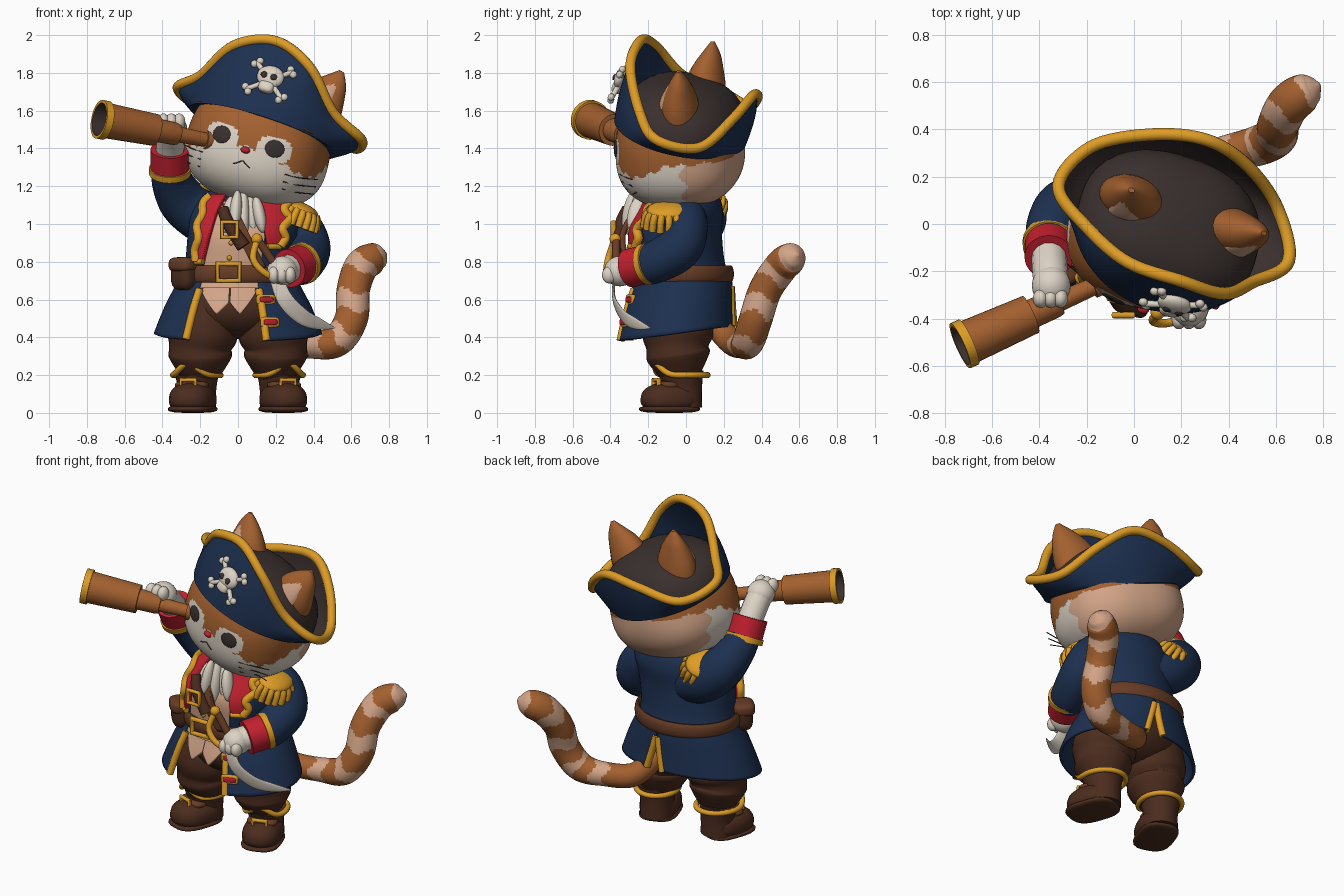
import bpy, bmesh, math
from math import sin, cos, pi, radians
from mathutils import Vector as V, Matrix, Euler

if "Cube" in bpy.data.objects:
    bpy.data.objects.remove(bpy.data.objects["Cube"])
I = Matrix.Identity(4)


def paint(name, code):
    rgb = [int(code[k:k + 2], 16) / 255 for k in (0, 2, 4)]
    col = [c / 12.92 if c < .04045 else ((c + .055) / 1.055) ** 2.4 for c in rgb] + [1]
    m = bpy.data.materials.new(name)
    m.use_nodes = True
    m.diffuse_color = col
    m.node_tree.nodes["Principled BSDF"].inputs["Base Color"].default_value = col
    return m


FUR, CREAM, TAN = paint("orange fur", "A3602F"), paint("cream", "DDD3C5"), paint("tan", "D3A588")
NAVY, GOLD, RED = paint("navy cloth", "1D3050"), paint("gold", "DD9C26"), paint("red cloth", "C3202F")
BROWN, LEATHER, DARK = paint("dark brown", "4B2C1E"), paint("leather", "673C25"), paint("charcoal", "3A302E")


def finish(name, bm, mats, M=I):
    bmesh.ops.recalc_face_normals(bm, faces=bm.faces)
    me = bpy.data.meshes.new(name)
    bm.to_mesh(me)
    bm.free()
    for m in mats if isinstance(mats, list) else [mats]:
        me.materials.append(m)
    me.polygons.foreach_set("use_smooth", [True] * len(me.polygons))
    me.set_sharp_from_angle(angle=radians(50))
    ob = bpy.data.objects.new(name, me)
    bpy.context.scene.collection.objects.link(ob)
    ob.matrix_world = M
    return ob


def loft(name, rings, mats, wrap=True, caps=False, loop=False, M=I, pick=lambda i, j: 0):
    bm = bmesh.new()
    g = [[bm.verts.new(p) for p in r] for r in rings]
    n, m = len(g), len(g[0])
    for i in range(n if loop else n - 1):
        for j in range(m if wrap else m - 1):
            a, b, k = g[i], g[(i + 1) % n], (j + 1) % m
            bm.faces.new((a[j], a[k], b[k], b[j])).material_index = pick(i, j)
    if caps:
        bm.faces.new(g[0]).material_index = pick(0, 0)
        bm.faces.new(g[-1]).material_index = pick(n - 1, 0)
    return finish(name, bm, mats, M)


def spline(pts, n=8, closed=False):
    P, out = [V(p) for p in pts], []
    m = len(P)
    for i in range(m if closed else m - 1):
        a, b, c, d = [P[(i + k) % m] if closed else P[min(max(i + k, 0), m - 1)] for k in (-1, 0, 1, 2)]
        for s in range(n):
            t = s / n
            out.append((b * 2 + (c - a) * t + (a * 2 - b * 5 + c * 4 - d) * t * t + (b * 3 - a - c * 3 + d) * t ** 3) * .5)
    return out if closed else out + [P[-1]]


def tube(name, pts, mats, r=.02, n=6, sides=14, loop=False, ref=None, flat=1, axis=None, M=I, pick=lambda i, j: 0):
    P = spline(pts, n, loop)
    rings, side = [], None
    for i, p in enumerate(P):
        a, b = (P[i - 1], P[(i + 1) % len(P)]) if loop else (P[max(i - 1, 0)], P[min(i + 1, len(P) - 1)])
        d = (axis or b.to_3d() - a.to_3d()).normalized()
        if ref:
            side = d.cross(V(ref)).normalized()
        else:
            side = (side - d * side.dot(d)).normalized() if side else d.orthogonal().normalized()
        up, rad = d.cross(side), p[3] if len(p) > 3 else r
        rings.append([p.to_3d() + (side * cos(q) + up * sin(q) * flat) * rad
                      for q in (2 * pi * k / sides for k in range(sides))])
    return loft(name, rings, mats, caps=not loop, loop=loop, M=M, pick=pick)


def ball(name, loc, size, mats, rot=(0, 0, 0), p=2, low=1, seg=24, M=I, pick=None):
    # rounded solid: p = 2 is an ellipsoid, larger p is boxier
    bm = bmesh.new()
    bmesh.ops.create_uvsphere(bm, u_segments=seg, v_segments=seg * 2 // 3, radius=1)
    for v in bm.verts:
        s = sum(abs(c) ** p for c in v.co) ** (-1 / p)
        v.co = [c * s * k for c, k in zip(v.co, size)]
        v.co.z *= low if v.co.z < 0 else 1
    if pick:
        for f in bm.faces:
            f.material_index = pick(*f.calc_center_median())
    bm.transform(Matrix.Translation(loc) @ Euler(rot).to_matrix().to_4x4())
    return finish(name, bm, mats, M)


def sheet(name, f, mat, nu=24, nv=16, thick=.018):
    ob = loft(name, [[f(i / nu, j / nv) for i in range(nu + 1)] for j in range(nv + 1)], mat, wrap=False)
    mod = ob.modifiers.new("thickness", 'SOLIDIFY')
    mod.thickness, mod.offset = thick, 0


def buckle(name, c, w, h, r=.012, M=I):
    x, y, z = c
    tube(name, [(x + i * w, y, z + j * h) for i, j in ((-1, -1), (1, -1), (1, 1), (-1, 1))], GOLD, r, n=1,
         loop=True, ref=(0, 1, 0), M=M)


# Coat shape: height, centre x, centre y, half width, half depth
COAT = spline([(.36, 0, -.055, .46, .315), (.55, 0, -.04, .385, .285), (.70, 0, -.02, .31, .255),
               (.80, .01, -.04, .29, .245), (.95, .03, -.05, .295, .24), (1.08, .05, -.01, .29, .205),
               (1.17, .06, 0, .22, .16), (1.22, .07, 0, .1, .08)])


def coat(z, a, off=0):
    for p, q in zip(COAT, COAT[1:]):
        if z <= q[0]:
            break
    _, cx, cy, rx, ry = p + (q - p) * ((z - p[0]) / (q[0] - p[0]))
    return V((cx + (rx + off) * sin(a), cy - (ry + off) * cos(a), z))


angles = [2 * pi * k / 64 - pi for k in range(64)]
levels = [.66 + .02 * k for k in range(29)]
loft("coat_body", [[coat(z, a) for a in angles] for z in levels], [NAVY, TAN], caps=True,
     pick=lambda i, j: int(-.75 < angles[j] < .35 and levels[i] < 1.12))

# Coat skirt panels, open at the front and vented at the back
for s, start in ((1, .34), (-1, .66)):
    def panel(u, v):
        a = start + (pi - .12 * s - .14 * (1 - v) - start) * u
        hem = .38 + .04 * (1 - cos(a))
        return coat(hem + (.72 - hem) * v, s * a)
    sheet("coat_skirt", panel, NAVY, nu=40)
    for u in (0, 1):
        tube("skirt_trim", [panel(u, v / 5) for v in range(5)], GOLD, .021)

# Vest tails, lapels and chest strap
for a0, a1 in ((-.62, -.14), (-.12, .3)):
    sheet("vest_tail", lambda u, v: coat(.72 - v * (.2 - .18 * abs(u - (a0 < -.3) * .3 - .35)), a0 + (a1 - a0) * u, -.02), TAN)
for a0, a1, end in ((-.48, -.88, .8), (.15, .75, .88)):
    def lapel(u, v):
        wide = 1 + .14 * sin(v * 17)
        return coat(1.15 + (end - 1.15) * v, a0 + (a1 - a0) * (.5 * v + (1 - .5 * v) * u * wide), .02)
    sheet("lapel", lapel, RED, thick=.03)
    tube("lapel_trim", [lapel(1, v / 12) + V((0, -.018, 0)) for v in range(13)], GOLD, .024, n=3)
    tube("lapel_hem", [lapel(u / 4, 1) + V((0, -.012, 0)) for u in range(5)], GOLD, .016, n=3)
sheet("chest_strap", lambda u, v: coat(1.1 - .33 * v, -.42 + .65 * v + .2 * u, .045), LEATHER, thick=.03)
buckle("strap_buckle", (-.045, -.385, .97), .04, .04, .014)
tube("strap_holster", [(-.08, -.31, 1.08, .03), (-.05, -.345, 1.0, .033), (.03, -.36, .88, .038)], BROWN)
for k in range(5):
    ball("neck_ruffle", (-.055 + .042 * k, -.26 - .03 * sin(k * 1.6), 1.05 + .012 * (k % 2)), (.032, .045, .14 - .02 * abs(k - 2)), CREAM,
         rot=(-.2, .1 * (2 - k), 0))
for z in (.48, .6):
    ball("tab_edge", coat(z, .41, .008), (.052, .012, .028), GOLD, rot=(0, 0, .35), p=5)
    ball("coat_tab", coat(z, .41, .015), (.038, .012, .015), RED, rot=(0, 0, .35), p=5)
for z in (.82, .9):
    ball("vest_button", coat(z, -.2, .005), (.013, .012, .013), GOLD)

# Belt and pouch
tube("belt", [coat(.735, a, .01) for a in angles[::2]], LEATHER, .018, n=2, loop=True, ref=(0, 0, 1), flat=2.6)
buckle("belt_buckle", (-.05, -.31, .745), .058, .045, .016)
ball("belt_pouch", (-.28, -.17, .735), (.07, .06, .085), BROWN, rot=(0, 0, -.8), p=3.5)
ball("pouch_flap", (-.285, -.175, .785), (.076, .066, .04), LEATHER, rot=(0, 0, -.8), p=3.5)

# Trousers and boots
ball("hips", (0, -.03, .56), (.3, .22, .17), BROWN)
for s in (1, -1):
    tube("trouser_leg", [(s * .2, -.02, .19, .1), (s * .2, -.03, .24, .135), (s * .2, -.04, .3, .168), (s * .2, -.045, .345, .165),
                         (s * .19, -.045, .42, .188), (s * .17, -.03, .56, .17)], BROWN, sides=28, ref=(0, 1, 0))
    F = Matrix.Translation((s * .215, -.015, 0)) @ Matrix.Rotation(s * .33, 4, 'Z')
    tube("boot_shaft", [(0, 0, .03, .1), (0, 0, .12, .1), (0, -.01, .21, .118)], BROWN, sides=24, M=F)
    ball("boot_foot", (0, -.075, .065), (.116, .155, .095), BROWN, p=2.5, low=.65, M=F)
    ball("boot_sole", (0, -.077, .02), (.116, .158, .02), BROWN, p=3, M=F)
    tube("boot_trim", [(.124 * sin(a), -.01 - .14 * cos(a), .2 + .06 * max(0, cos(a)) ** 6) for a in angles[::2]], GOLD,
         .016, n=2, loop=True, ref=(0, 0, 1), M=F)
    buckle("boot_buckle", (0, -.15, .147), .04, .028, .013, F)
    ball("boot_strap", (0, -.09, .147), (.09, .052, .022), LEATHER, p=3, M=F)

# Tail with pale bands
tail = [(.1, .12, .5, .06), (.2, .24, .38, .07), (.38, .3, .36, .072), (.52, .33, .38, .085), (.6, .37, .5, .088),
        (.61, .42, .65, .088), (.65, .5, .77, .09), (.71, .55, .815, .085), (.755, .575, .83, .06), (.785, .59, .84, .01)]
tube("tail", tail, [FUR, TAN], sides=32, n=12,
     pick=lambda i, j: int(any(lo < i + 1.3 * sin(j * .59) < hi for lo, hi in ((21, 27), (35, 41), (50, 57), (66, 73), (88, 130)))))

# Arms, cuffs and paws
tube("left_sleeve", [(.25, 0, 1.06, .1), (.33, 0, .98, .115), (.37, -.04, .87, .12), (.34, -.18, .79, .11), (.3, -.25, .78, .09)], NAVY, sides=24)
tube("right_sleeve", [(-.06, .05, .98, .13), (-.18, .08, 1.03, .135), (-.29, .06, 1.12, .13), (-.35, -.02, 1.23, .108), (-.36, -.1, 1.31, .09)],
     NAVY, sides=24)
for side, p, q, hand in (("left", V((.34, -.2, .79)), V((.27, -.3, .765)), V((.235, -.35, .75))),
                         ("right", V((-.36, -.08, 1.28)), V((-.36, -.14, 1.395)), V((-.35, -.26, 1.5)))):
    d = (q - p).normalized()
    tube(side + "_cuff", [p, q], RED, .103, sides=28)
    tube(side + "_cuff_trim", [p - d * .015, p + d * .02], GOLD, .111, sides=28)
    tube(side + "_wrist", [q - d * .03, q.lerp(hand, .5), hand], CREAM, .075)
    ball(side + "_paw", hand, (.082, .085, .08), CREAM)
    for k in range(3):
        ball(side + "_finger", hand + V((-.045 + .042 * k, -.055, .04 if side == "right" else -.02)), (.032, .04, .045), CREAM)

# Epaulettes with fringe
for side, loc, turn, tilt in (("left", (.33, -.09, 1.07), 0, .35), ("right", (-.22, .11, 1.15), 2.3, .6)):
    E = Matrix.Translation(loc) @ Matrix.Rotation(turn, 4, 'Z') @ Matrix.Rotation(tilt, 4, 'Y')
    ball(side + "_epaulette", (0, 0, 0), (.1, .12, .045), GOLD, M=E)
    for k in range(13):
        a = -2.1 + .35 * k
        x, y = cos(a), sin(a)
        tube(side + "_fringe", [(.09 * x, .11 * y, 0), (.108 * x, .128 * y, -.03), (.115 * x, .136 * y, -.085)], GOLD, .019, n=3, sides=8, M=E)

# Sabre
tube("sabre_blade", [(.2, -.38, .72, .035), (.25, -.38, .6, .042), (.34, -.33, .51, .042), (.43, -.26, .47, .03), (.51, -.19, .45, .004)],
     CREAM, ref=(0, 1, 0), flat=.2)
tube("sabre_grip", [(.24, -.37, .72), (.11, -.37, .91)], LEATHER, .022)
tube("sabre_guard", [(.1, -.38, .91), (.08, -.41, .82), (.13, -.42, .75), (.22, -.4, .7)], GOLD, .018)
ball("sabre_pommel", (.1, -.375, .92), (.03, .03, .03), GOLD)

# Telescope held to the eye
near, far = V((-.14, -.25, 1.44)), V((-.735, -.515, 1.555))
steps = [(0, .03), (0, .05), (.06, .05), (.06, .038), (.3, .042), (.3, .055), (.33, .06), (.5, .062), (.5, .085),
         (.94, .094), (.94, .104), (1, .104), (1, .088), (.85, .083)]
tube("telescope", [(*near.lerp(far, t), r) for t, r in steps], [FUR, GOLD, DARK], n=1, sides=32, axis=far - near,
     pick=lambda i, j: 2 if i > 11 else int(i > 8))

# Head with fur markings
C = Matrix.Translation((.1, -.03, 1.38))
LEAN = Matrix.Rotation(radians(15), 4, 'Y')
HEAD = C @ Matrix.Rotation(radians(-11), 4, 'Z') @ LEAN
HAT = C @ Matrix.Rotation(radians(-18), 4, 'Z') @ LEAN


def markings(x, y, z):
    x = abs(x)
    if y < 0 and abs((x - .145) / .088) ** 3 + abs((z - .052) / .066) ** 3 < 1:
        return 1
    edge = .025 - .35 * max(0, x - .1) * min(1, max(0, -y / .2)) + .01 * sin(y * 70 + x * 40)
    return (1 if y < .08 + .02 * sin(z * 50) else 2) if z < edge else 0


def face(x, z, off=0):
    k = 1 - abs(x / .38) ** 2.4 - abs(z / (.36 if z > 0 else .28)) ** 2.4
    return V((x, -.335 * max(k, 0) ** (1 / 2.4) - off, z))


ball("head", (0, 0, 0), (.38, .335, .36), [FUR, CREAM, TAN], p=2.4, low=.28 / .36, seg=180, M=HEAD, pick=markings)
ball("nose", face(0, .012), (.026, .02, .018), RED, M=HEAD)
tube("mouth", [face(x, z, .001) for x, z in ((-.045, -.075), (-.02, -.06), (0, -.048), (.02, -.06), (.045, -.075))], DARK, .003, M=HEAD)
for s in (1, -1):
    ball("eye", face(s * .148, .058), (.052, .009, .046), DARK, rot=(-.05, 0, s * .28), M=HEAD)
    for k in range(3):
        z = -.06 - .04 * k
        tube("whisker", [face(s * .23, z, .002), face(s * .3, z, .004), (s * .39, -.19, z + .015)], DARK, .003, sides=6, M=HEAD)

# Three-cornered hat
half = [(0, -.17, .61), (.22, -.165, .525), (.38, -.08, .32), (.53, .05, .21), (.43, .25, .14), (.22, .38, .24), (0, .43, .31)]
rim = spline(half + [(-x, y, z) for x, y, z in half[-2:0:-1]], 8, True)
turns = [2 * pi * k / len(rim) for k in range(len(rim))]
base = [V((.415 * sin(a), .01 - .335 * cos(a), .115 + .105 * cos(a))) for a in turns]


def brim(t, inset=0):
    return [b.lerp(q, t) + V((sin(a), -cos(a), 0)) * (.015 * sin(pi * t) - inset) for b, q, a in zip(base, rim, turns)]


rings = [brim(0, .09)] + [brim(k / 8) for k in range(9)] + [brim(1 - k / 8, .022) for k in range(9)]
loft("hat_brim", rings, [NAVY, DARK], M=HAT, pick=lambda i, j: int(i > 9 and rim[j].y > -.05))
tube("hat_trim", rim, GOLD, .027, n=1, loop=True, ref=(0, 0, 1), M=HAT)
ball("hat_crown", (0, .01, .13), (.4, .325, .27), DARK, rot=(-.295, 0, 0), p=2.4, low=.05, seg=48, M=HAT)

# Ears through the hat
for s in (1, -1):
    ear = [(.2, .09, .18, .15), (.245, .1, .34, .13), (.285, .12, .45, .075), (.305, .13, .525, .014)]
    tube("ear", [(s * x, y, z, r) for x, y, z, r in ear], FUR, sides=24, ref=(0, 1, 0), flat=.72, M=HAT)
    tube("inner_ear", [(s * x, y - .55 * r, z - .015, r * .62) for x, y, z, r in ear], TAN, ref=(0, 1, 0), flat=.5, M=HAT)

# Skull ornament on the hat front
S = HAT @ Matrix.Translation((.055, -.28, .41)) @ Matrix.Rotation(radians(-25), 4, 'X')
ball("skull", (0, 0, .02), (.075, .035, .062), CREAM, M=S)
ball("skull_jaw", (0, 0, -.042), (.042, .03, .032), CREAM, p=3, M=S)
for s in (1, -1):
    ball("skull_socket", (s * .028, -.032, .012), (.018, .009, .018), DARK, M=S)
    tube("crossbone", [(-s * .1, .005, -.08), (s * .1, .005, .08)], CREAM, .014, M=S)
    for e in (1, -1):
        for dx, dz in ((.012, -.012), (-.012, .012)):
            ball("bone_end", (e * s * .1 + dx * s, .005, e * .08 + dz), (.02, .018, .02), CREAM, seg=12, M=S)
